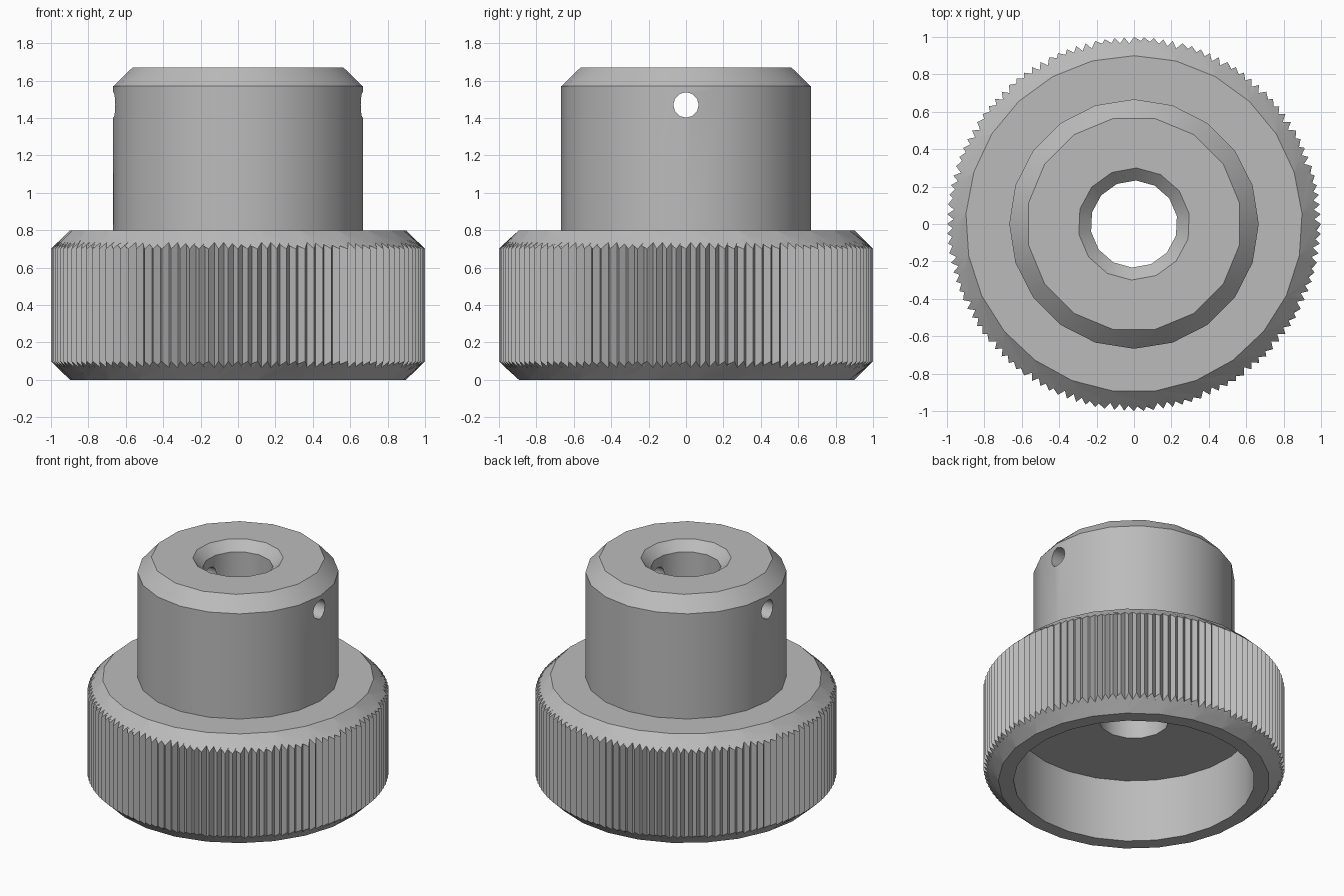
import bpy
import bmesh
from math import pi, sin, cos, radians

if "Cube" in bpy.data.objects:
    bpy.data.objects.remove(bpy.data.objects["Cube"], do_unlink=True)

TEETH = 120
TOOTH_DEPTH = 0.035

steel = bpy.data.materials.new("grey metal")
steel.use_nodes = True
GREY = (0.5, 0.5, 0.5, 1)
steel.diffuse_color = GREY
steel.node_tree.nodes["Principled BSDF"].inputs["Base Color"].default_value = GREY

bm = bmesh.new()


def ring(radius, z, sides, turn=0.0):
    """Plain polygon ring; turn is a fraction of one side."""
    step = 2 * pi / sides
    angles = [(i + turn) * step for i in range(sides)]
    return [(a, bm.verts.new((radius * cos(a), radius * sin(a), z))) for a in angles]


def toothed_ring(z_at):
    """Zigzag ring of teeth lying on the chamfer cone."""
    result = []
    for i in range(2 * TEETH):
        a = i * pi / TEETH
        r = 1 - TOOTH_DEPTH * (i % 2)
        result.append((a, bm.verts.new((r * cos(a), r * sin(a), z_at(r)))))
    return result


def join(lower, upper):
    """Fill the band between two rings, whatever their side counts."""
    if len(lower) == len(upper):
        n = len(lower)
        for i in range(n):
            k = (i + 1) % n
            bm.faces.new((lower[i][1], lower[k][1], upper[k][1], upper[i][1]))
        return
    i = j = 0
    n, m = len(lower), len(upper)
    while i < n or j < m:
        next_a = lower[(i + 1) % n][0] + 2 * pi * ((i + 1) // n)
        next_b = upper[(j + 1) % m][0] + 2 * pi * ((j + 1) // m)
        a, b = lower[i % n][1], upper[j % m][1]
        if j >= m or (i < n and next_a <= next_b):
            i += 1
            bm.faces.new((a, lower[i % n][1], b))
        else:
            j += 1
            bm.faces.new((a, upper[j % m][1], b))


# Closed profile: knurled grip, hub, bore and underside recess
rings = [
    ring(0.9, 0, 25, 0.25),
    toothed_ring(lambda r: r - 0.9),
    toothed_ring(lambda r: 1.7 - r),
    ring(0.9, 0.8, 25, 0.25),
    ring(0.667, 0.8, 20),
    ring(0.667, 1.57, 20),
    ring(0.575, 1.67, 16, 0.5),
    ring(0.3, 1.67, 14, 0.4),
    ring(0.233, 1.605, 14, 0.4),
    ring(0.233, 0.46, 14, 0.4),
    ring(0.8, 0.46, 25, 0.25),
    ring(0.8, 0, 25, 0.25),
]
for k, current in enumerate(rings):
    join(current, rings[(k + 1) % len(rings)])
bmesh.ops.recalc_face_normals(bm, faces=bm.faces)
mesh = bpy.data.meshes.new("knurled_knob")
bm.to_mesh(mesh)
bm.free()
knob = bpy.data.objects.new("knurled_knob", mesh)
bpy.context.collection.objects.link(knob)
mesh.materials.append(steel)

# Cross hole through both hub walls
bpy.ops.mesh.primitive_cylinder_add(vertices=12, radius=0.068, depth=2,
                                    location=(0, 0, 1.47), rotation=(0, pi / 2, 0))
cutter = bpy.context.object
cutter.name = "pin_hole_cutter"
cutter.hide_render = True
cutter.data.materials.append(steel)

bpy.ops.object.select_all(action="DESELECT")
knob.select_set(True)
bpy.context.view_layer.objects.active = knob
cut = knob.modifiers.new("pin_hole", "BOOLEAN")
cut.operation = "DIFFERENCE"
cut.solver = "EXACT"
cut.object = cutter
bpy.ops.object.modifier_apply(modifier=cut.name)
bpy.data.objects.remove(cutter, do_unlink=True)
bpy.ops.object.shade_smooth_by_angle(angle=radians(32))
